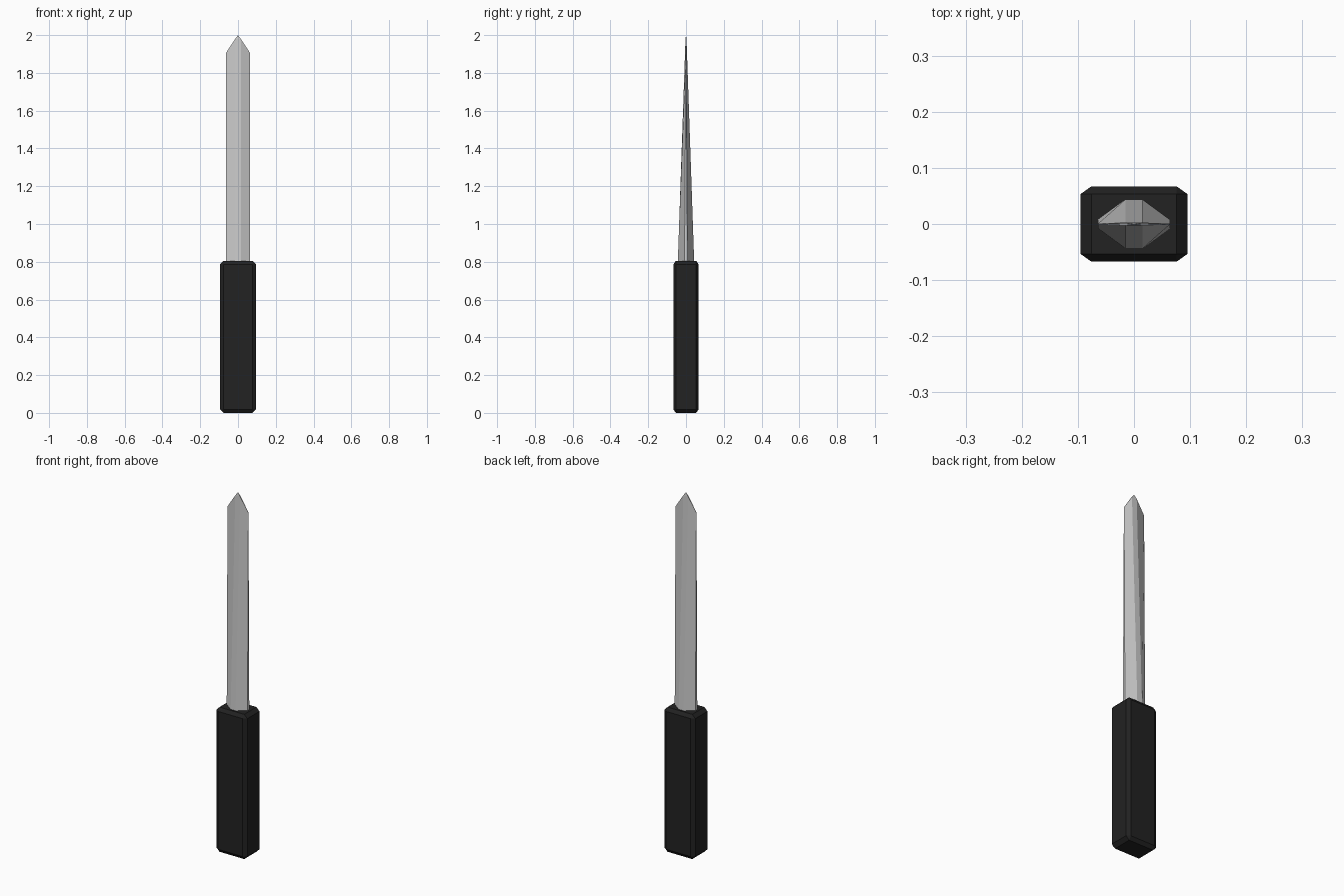
import bpy, bmesh

if "Cube" in bpy.data.objects:
    bpy.data.objects.remove(bpy.data.objects["Cube"])


def make_object(name, bm, color=None):
    bmesh.ops.recalc_face_normals(bm, faces=bm.faces)
    mesh = bpy.data.meshes.new(name)
    bm.to_mesh(mesh)
    bm.free()
    obj = bpy.data.objects.new(name, mesh)
    bpy.context.collection.objects.link(obj)
    if color:
        mat = bpy.data.materials.new(name + "_material")
        mat.diffuse_color = color
        mat.use_nodes = True
        mat.node_tree.nodes["Principled BSDF"].inputs["Base Color"].default_value = mat.diffuse_color
        mesh.materials.append(mat)
    return obj


# Handle: chamfered block, slightly flatter chamfer across its depth
bm = bmesh.new()
bmesh.ops.create_cube(bm, size=1)
bmesh.ops.scale(bm, vec=(0.19, 0.19, 0.805), verts=bm.verts)
bmesh.ops.bevel(bm, geom=bm.edges[:], offset=0.019, segments=1,
                affect='EDGES', profile=0.5)
bmesh.ops.scale(bm, vec=(1, 0.134 / 0.19, 1), verts=bm.verts)
bmesh.ops.translate(bm, vec=(0, 0, 0.4025), verts=bm.verts)
make_object("handle", bm, (0.016, 0.016, 0.016, 1))

# Blade: eight-sided lozenge section thinning to a point
base_z, tip_z = 0.78, 2.0
section = [(0.064, 0.008), (0.015, 0.044), (-0.015, 0.044), (-0.064, 0.008)]
section += [(-x, -y) for x, y in section]
bm = bmesh.new()
bottom = [bm.verts.new((x, y, base_z)) for x, y in section]
top = []
for x, y in section:
    edge = abs(x) > 0.03
    z = 1.905 if edge else 1.98
    thin = (tip_z - z) / (tip_z - base_z)
    top.append(bm.verts.new((x, y * max(thin, 0.06), z)))
tip = bm.verts.new((0, 0, tip_z))
bm.faces.new(bottom)
for i in range(8):
    j = (i + 1) % 8
    bm.faces.new((bottom[i], bottom[j], top[j], top[i]))
    bm.faces.new((top[i], top[j], tip))
make_object("blade", bm)
